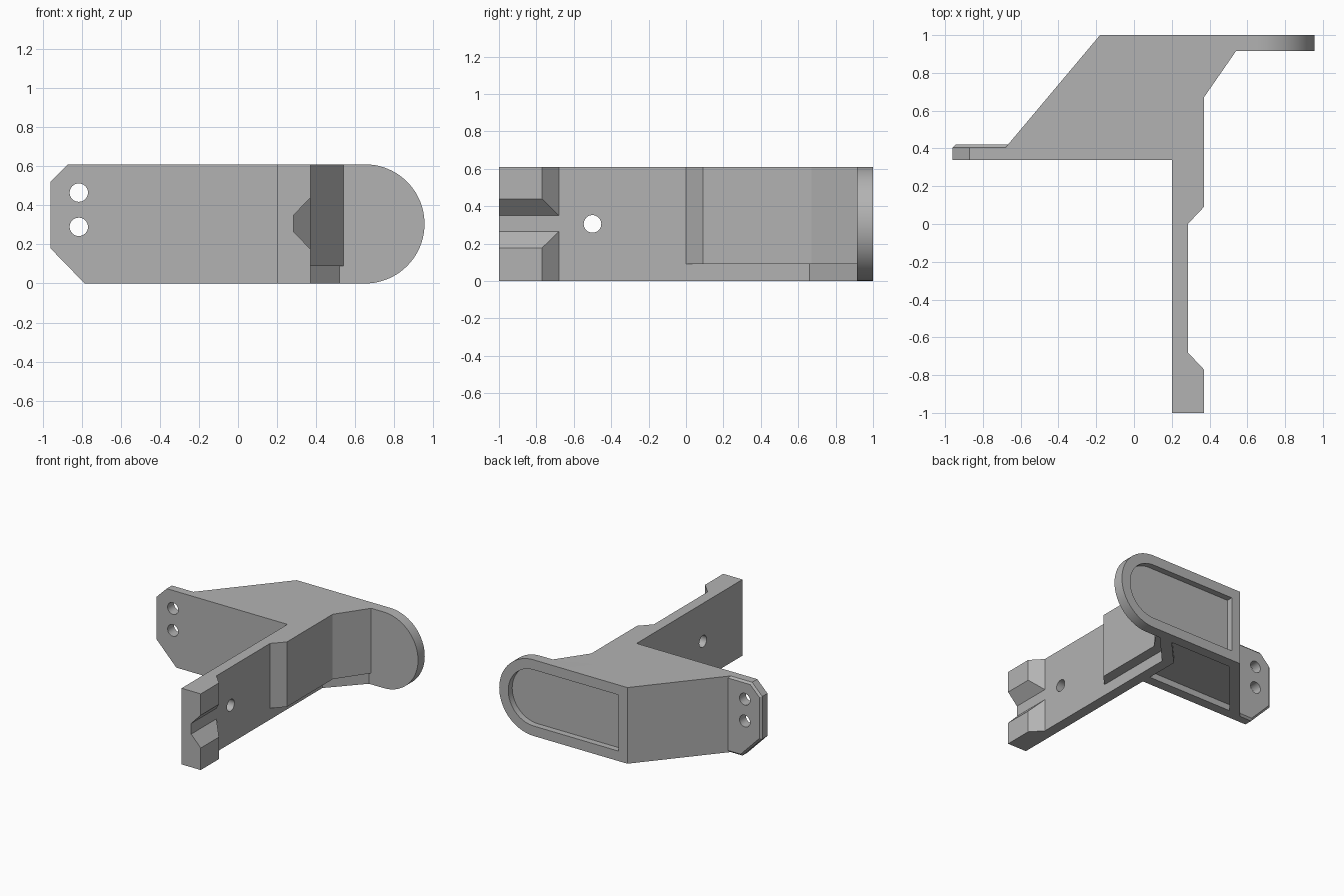
import bpy, bmesh
from math import sin, cos, pi

if "Cube" in bpy.data.objects:
    bpy.data.objects.remove(bpy.data.objects["Cube"])

HEIGHT = 0.61
MID = HEIGHT / 2

grey = bpy.data.materials.new("plain_grey")
grey.use_nodes = True
colour = (0.45, 0.45, 0.45, 1)
grey.diffuse_color = colour
grey.node_tree.nodes["Principled BSDF"].inputs["Base Color"].default_value = colour


def prism(name, profile, axis, lo, hi, bevel_top=0):
    """Extrude a 2D profile along an axis; the profile uses the other two axes in order."""
    def place(p, d):
        v = list(p)
        v.insert("xyz".index(axis), d)
        return v
    bm = bmesh.new()
    bottom = [bm.verts.new(place(p, lo)) for p in profile]
    top = [bm.verts.new(place(p, hi)) for p in profile]
    bm.faces.new(bottom)
    cap = bm.faces.new(top)
    n = len(profile)
    for i in range(n):
        j = (i + 1) % n
        bm.faces.new((bottom[i], bottom[j], top[j], top[i]))
    bmesh.ops.recalc_face_normals(bm, faces=bm.faces)
    if bevel_top:
        bmesh.ops.bevel(bm, geom=list(cap.edges), offset=bevel_top,
                        segments=1, affect='EDGES')
    mesh = bpy.data.meshes.new(name)
    bm.to_mesh(mesh)
    bm.free()
    mesh.materials.append(grey)
    obj = bpy.data.objects.new(name, mesh)
    bpy.context.collection.objects.link(obj)
    return obj


def circle(cx, cy, r, start=0, end=2 * pi, steps=32):
    return [(cx + r * cos(start + (end - start) * i / steps),
             cy + r * sin(start + (end - start) * i / steps)) for i in range(steps)]


def half_round(left, radius):
    """Slot-like profile: square on the left, semicircle on the right."""
    arc = circle(0.65, MID, radius, -pi / 2, pi / 2, 40)
    return [(left, MID - radius)] + arc + [(0.65, MID + radius), (left, MID + radius)]


def combine(target, other, operation):
    mod = target.modifiers.new(operation.lower(), 'BOOLEAN')
    mod.operation = operation
    mod.solver = 'EXACT'
    mod.object = other
    bpy.context.view_layer.objects.active = target
    bpy.ops.object.modifier_apply(modifier=mod.name)
    bpy.data.objects.remove(other)


# Body and long arm, from the plan outline
plan = [(-0.68, 0.34), (0.2, 0.34), (0.2, -1), (0.37, -1), (0.37, -0.77),
        (0.285, -0.68), (0.285, 0), (0.37, 0.09), (0.37, 0.67), (0.54, 0.915),
        (0.955, 0.915), (0.955, 1), (-0.18, 1), (-0.68, 0.405)]
bracket = prism("bracket", plan, "z", 0, HEIGHT)

# Rounded end of the back plate
combine(bracket, prism("round_end", half_round(-2, MID), "y", -2, 2), 'INTERSECT')

# Mounting tab with clipped corners and a chamfered back edge
tab = [(-0.96, 0.18), (-0.785, 0), (-0.5, 0), (-0.5, HEIGHT), (-0.87, HEIGHT), (-0.96, 0.52)]
combine(bracket, prism("mounting_tab", tab, "y", 0.34, 0.42, 0.015), 'UNION')

# Step under the side block
step = [(0.285, -0.05), (0.285, 0.66), (0.52, 0.915), (0.7, 0.915), (0.7, -0.05)]
combine(bracket, prism("step_cutter", step, "z", -0.1, 0.09), 'DIFFERENCE')

# Tapered groove through the pad at the arm tip
groove = [(0.285, 0.265), (0.285, 0.35), (0.4, 0.47), (0.4, 0.145)]
combine(bracket, prism("groove_cutter", groove, "y", -1.1, -0.5), 'DIFFERENCE')

# Shallow recesses in the back plate and the underside
combine(bracket, prism("plate_recess", half_round(-0.1, 0.225), "y", 0.95, 1.1), 'DIFFERENCE')
pocket = [(-0.565, 0.42), (0.2, 0.42), (0.2, 0.695), (0.405, 0.915), (-0.147, 0.915)]
combine(bracket, prism("underside_pocket", pocket, "z", -0.1, 0.05), 'DIFFERENCE')

# Screw holes in the tab and the arm
for z in (0.29, 0.465):
    combine(bracket, prism("tab_hole", circle(-0.815, z, 0.047), "y", 0.2, 0.6), 'DIFFERENCE')
combine(bracket, prism("arm_hole", circle(-0.5, MID, 0.047), "x", 0, 0.5), 'DIFFERENCE')

bracket.select_set(True)
bpy.context.view_layer.objects.active = bracket
bpy.ops.object.shade_smooth_by_angle(angle=pi / 7)
